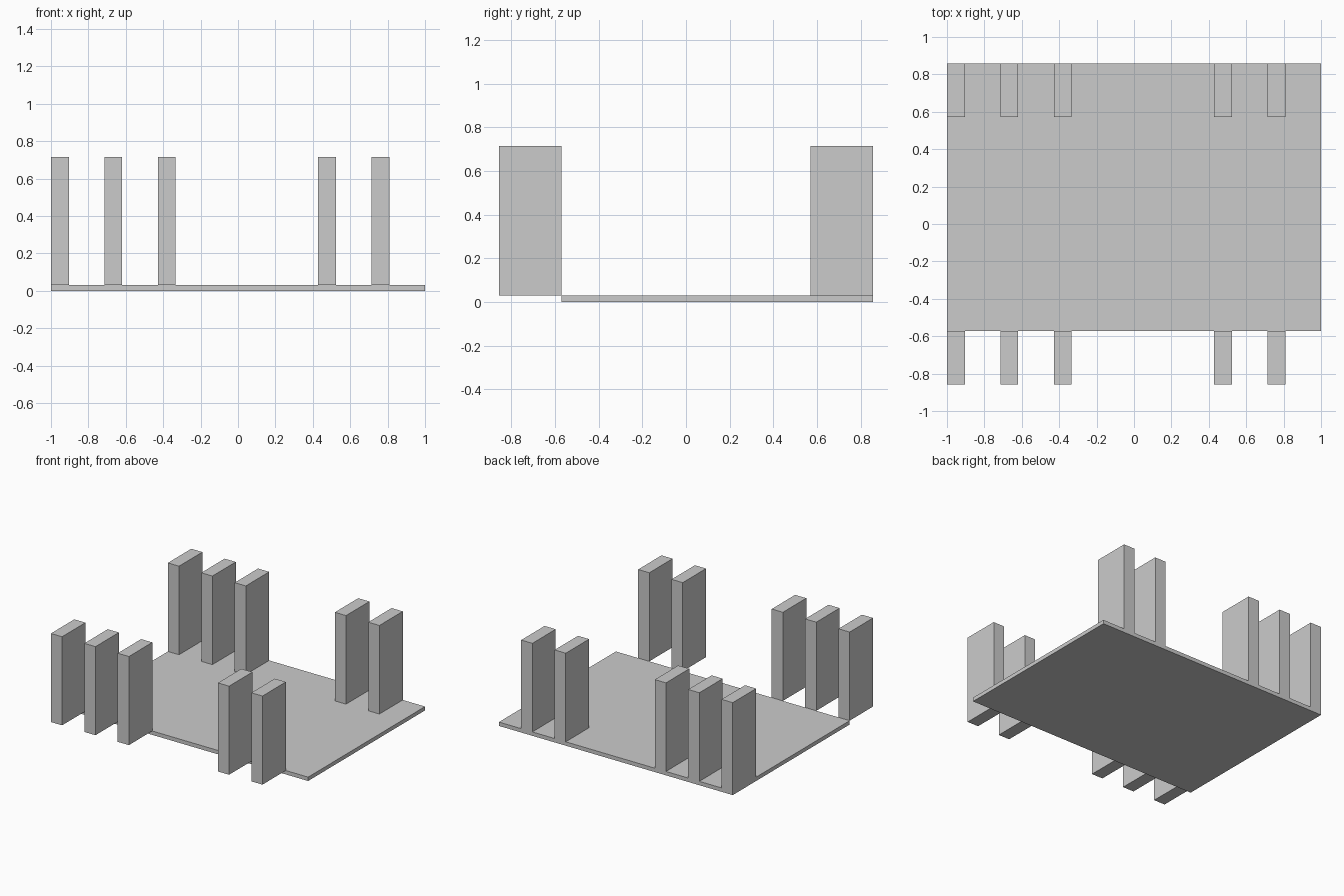
import bpy

if "Cube" in bpy.data.objects:
    bpy.data.objects.remove(bpy.data.objects["Cube"])

UNIT = 2 / 21          # width of one post
BASE_TOP = 0.03        # thickness of the base plate
POST_TOP = 0.715

grey = bpy.data.materials.new("light grey")
grey.diffuse_color = (0.6, 0.6, 0.6, 1)
grey.use_nodes = True
grey.node_tree.nodes["Principled BSDF"].inputs["Base Color"].default_value = grey.diffuse_color


def box(name, low, high):
    """Box spanning two opposite corners."""
    centre = [(a + b) / 2 for a, b in zip(low, high)]
    bpy.ops.mesh.primitive_cube_add(size=1, location=centre)
    ob = bpy.context.object
    ob.name = name
    ob.scale = [b - a for a, b in zip(low, high)]
    bpy.ops.object.transform_apply(location=False, rotation=False, scale=True)
    ob.data.materials.append(grey)
    return ob


# Flat base plate, flush with the back posts
box("base_plate", (-1, -6 * UNIT, 0), (1, 9 * UNIT, BASE_TOP))

# Two rows of upright posts: back row on the plate, front row just ahead of it
for row, y in (("front", -9 * UNIT), ("back", 6 * UNIT)):
    for i, step in enumerate((0, 3, 6, 15, 18)):
        x = -1 + step * UNIT
        box(f"{row}_post_{i + 1}", (x, y, BASE_TOP),
            (x + UNIT, y + 3 * UNIT, POST_TOP))
